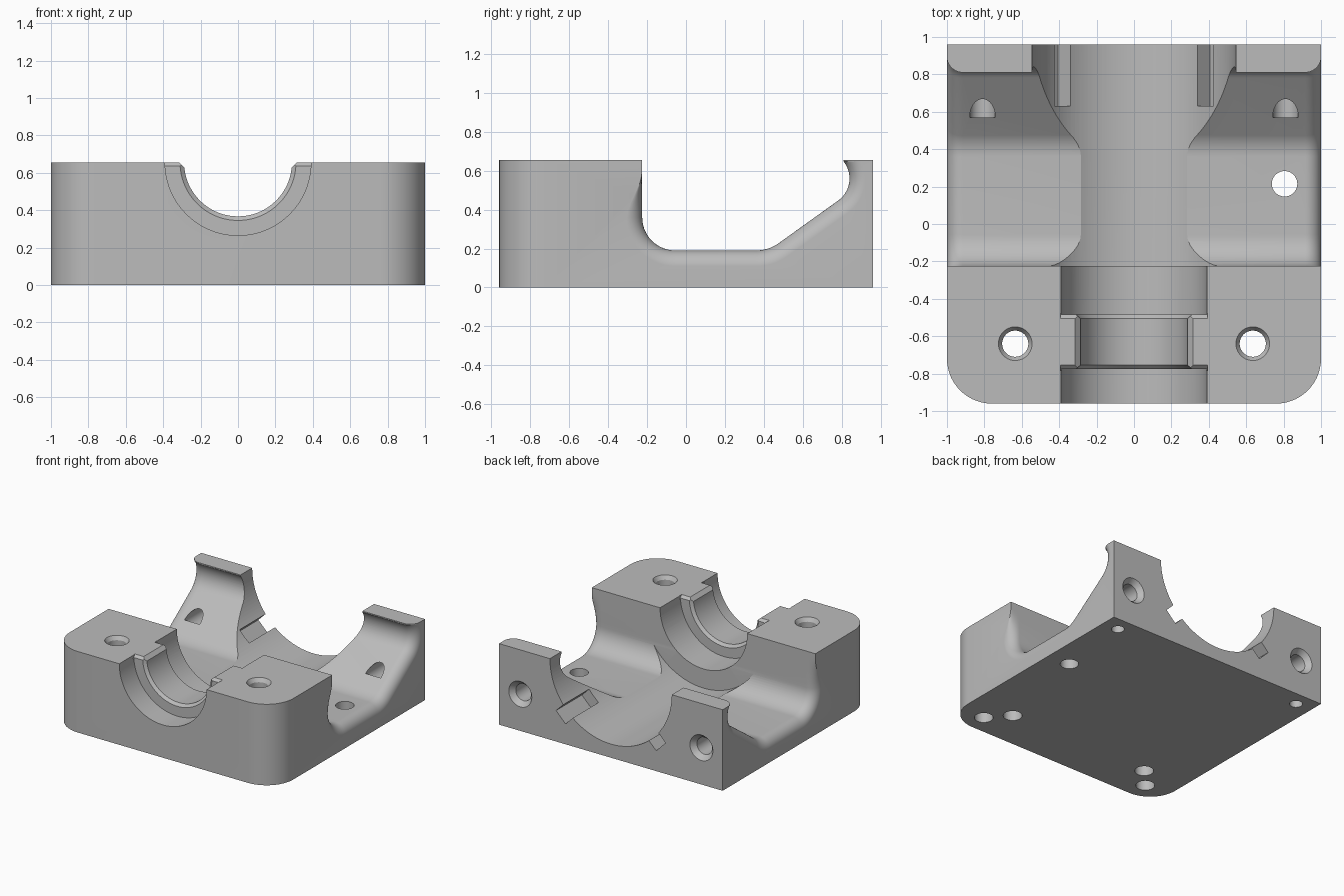
import bpy, bmesh, math
from mathutils import Matrix, Vector

cube = bpy.data.objects.get("Cube")
if cube:
    bpy.data.objects.remove(cube, do_unlink=True)

TOP = 0.655
ALONG_Y = Matrix.Rotation(-math.pi / 2, 4, "X")

grey = bpy.data.materials.new("machined grey")
grey.use_nodes = True
grey.diffuse_color = (0.5, 0.5, 0.5, 1)
grey.node_tree.nodes["Principled BSDF"].inputs["Base Color"].default_value = (0.5, 0.5, 0.5, 1)


def arc(cx, cy, r, start, end, n=14):
    angles = [math.radians(start + (end - start) * i / n) for i in range(n + 1)]
    return [(cx + r * math.cos(a), cy + r * math.sin(a)) for a in angles]


def loft(name, rings):
    """Closed solid through equal-length rings of points."""
    bm = bmesh.new()
    loops = [[bm.verts.new(p) for p in ring] for ring in rings]
    n = len(loops[0])
    for a, b in zip(loops, loops[1:]):
        for i in range(n):
            j = (i + 1) % n
            bm.faces.new((a[i], a[j], b[j], b[i]))
    bm.faces.new(loops[0][::-1])
    bm.faces.new(loops[-1])
    bmesh.ops.triangulate(bm, faces=bm.faces[:])
    if bm.calc_volume(signed=True) < 0:
        bmesh.ops.reverse_faces(bm, faces=bm.faces[:])
    mesh = bpy.data.meshes.new(name)
    bm.to_mesh(mesh)
    bm.free()
    obj = bpy.data.objects.new(name, mesh)
    bpy.context.scene.collection.objects.link(obj)
    mesh.materials.append(grey)
    return obj


def lathe(name, profile, place, n=48):
    """Revolve (height, radius) pairs round local z."""
    turn = [2 * math.pi * (i + 0.5) / n for i in range(n)]
    return loft(name, [[place @ Vector((r * math.cos(a), r * math.sin(a), h)) for a in turn]
                       for h, r in profile])


def prism_x(name, yz, lo, hi):
    return loft(name, [[(x, y, z) for y, z in yz] for x in (lo, hi)])


def prism_y(name, xz, lo, hi):
    return loft(name, [[(x, y, z) for x, z in xz] for y in (lo, hi)])


def volume(mesh):
    bm = bmesh.new()
    bm.from_mesh(mesh)
    result = bm.calc_volume()
    bm.free()
    return result


# Block with rounded front corners
outline = [(1, 0.96), (-1, 0.96)] + arc(-0.76, -0.72, 0.24, 180, 270) + arc(0.76, -0.72, 0.24, 270, 360)
block = loft("bearing_block", [[(x, y, z) for x, y in outline] for z in (0, TOP)])


def cut(cutter):
    """Subtract, keeping the first solver result that removes a sensible volume."""
    cutter.hide_render = True
    before, limit = volume(block.data), volume(cutter.data)
    mod = block.modifiers.new("cut", "BOOLEAN")
    mod.operation = "DIFFERENCE"
    mod.object = cutter
    result = None
    for solver in ("MANIFOLD", "EXACT", "FLOAT"):
        mod.solver = solver
        bpy.context.view_layer.update()
        deps = bpy.context.evaluated_depsgraph_get()
        mesh = bpy.data.meshes.new_from_object(block.evaluated_get(deps))
        if 1e-7 < before - volume(mesh) < limit * 1.001:
            result = mesh
            break
    block.modifiers.remove(mod)
    if result:
        block.data = result
    bpy.data.objects.remove(cutter, do_unlink=True)


# Cross cavity, its edges rounded over towards both sides
WALL, ROUND = -0.225, 0.085
profile = [(WALL, 0.8)] + [(WALL, 0.64 - 0.04 * i) for i in range(7)]
profile += arc(WALL + 0.17, 0.36, 0.17, 180, 270) + arc(0.36, 0.39, 0.2, 270, 304)
profile += arc(0.70, 0.56, 0.14, -56, 38, 20) + [(0.81, 0.8)]


def widened(d):
    points = []
    for i, (y, z) in enumerate(profile):
        a = Vector(profile[max(i - 1, 0)])
        b = Vector(profile[min(i + 1, len(profile) - 1)])
        t = (b - a).normalized()
        fade = 1.0
        if y < 0:
            fade = min(1, max(0, (0.6 - z) / 0.25))
            fade = fade * fade * (3 - 2 * fade)
        points.append((y + t.y * d * fade, z - t.x * d * fade))
    return points


steps = [math.pi / 2 * i / 10 for i in range(11)]
half = [(1.0003 - ROUND + ROUND * math.sin(a), ROUND * (1 - math.cos(a))) for a in steps] + [(1.1, ROUND)]
stations = [(-x, d) for x, d in reversed(half)] + half
cut(loft("cavity_cutter", [[(x, y, z) for y, z in widened(d)] for x, d in stations]))

# Stepped shaft bore with a chamfered retaining rib
STEP = WALL + 0.001
bore = [(-1.1, 0.39), (-0.775, 0.39), (-0.775, 0.31), (-0.755, 0.288), (-0.505, 0.288),
        (-0.485, 0.31), (-0.485, 0.39), (STEP, 0.39), (STEP, 0.545), (1.1, 0.545)]
cut(lathe("bore_cutter", bore, Matrix.Translation((0, 0, TOP)) @ ALONG_Y, 128))

for s in (-1, 1):
    # Rib top chamfers
    cut(prism_y("rib_side_chamfer", [(s * 0.28, 0.62), (s * 0.28, 0.68), (s * 0.34, 0.68)], -0.78, -0.48))
    for y, d in ((-0.785, 1), (-0.475, -1)):
        cut(prism_x("rib_end_chamfer", [(y, 0.625), (y, 0.685), (y + d * 0.06, 0.685)], s * 0.27, s * 0.392))

    # Key slots at 45 degrees in the rear bore
    u, t = Vector((s, -1)).normalized(), Vector((s, 1)).normalized()
    corners = [u * r + t * w for r, w in ((0.45, -0.06), (0.633, -0.06), (0.633, 0.06), (0.45, 0.06))]
    cut(prism_y("key_slot", [(c.x, c.y + TOP) for c in corners], 0.63, 1.1))

    # Countersunk bolt holes through the front
    cut(lathe("bolt_hole", [(-0.1, 0.07), (TOP - 0.03, 0.07), (TOP + 0.03, 0.11)],
              Matrix.Translation((s * 0.635, -0.64, 0))))

    # Countersunk rear holes breaking out in the slope
    cut(lathe("rear_hole", [(0.57, 0.068), (0.92, 0.068), (1.0, 0.138)],
              Matrix.Translation((s * 0.81, 0, 0.297)) @ ALONG_Y))

    # Blind holes in the underside
    cut(lathe("front_dowel_hole", [(-0.1, 0.07), (0.25, 0.07)], Matrix.Translation((s * 0.78, -0.8, 0))))
    cut(lathe("rear_dowel_hole", [(-0.1, 0.048), (0.15, 0.048)], Matrix.Translation((s * 0.86, 0.84, 0))))

# Single drain hole in the left floor
cut(lathe("drain_hole", [(-0.1, 0.068), (0.5, 0.068)], Matrix.Translation((0.805, 0.215, 0))))

bpy.ops.object.select_all(action="DESELECT")
block.select_set(True)
bpy.context.view_layer.objects.active = block
bpy.ops.object.shade_smooth_by_angle(angle=math.radians(30))
